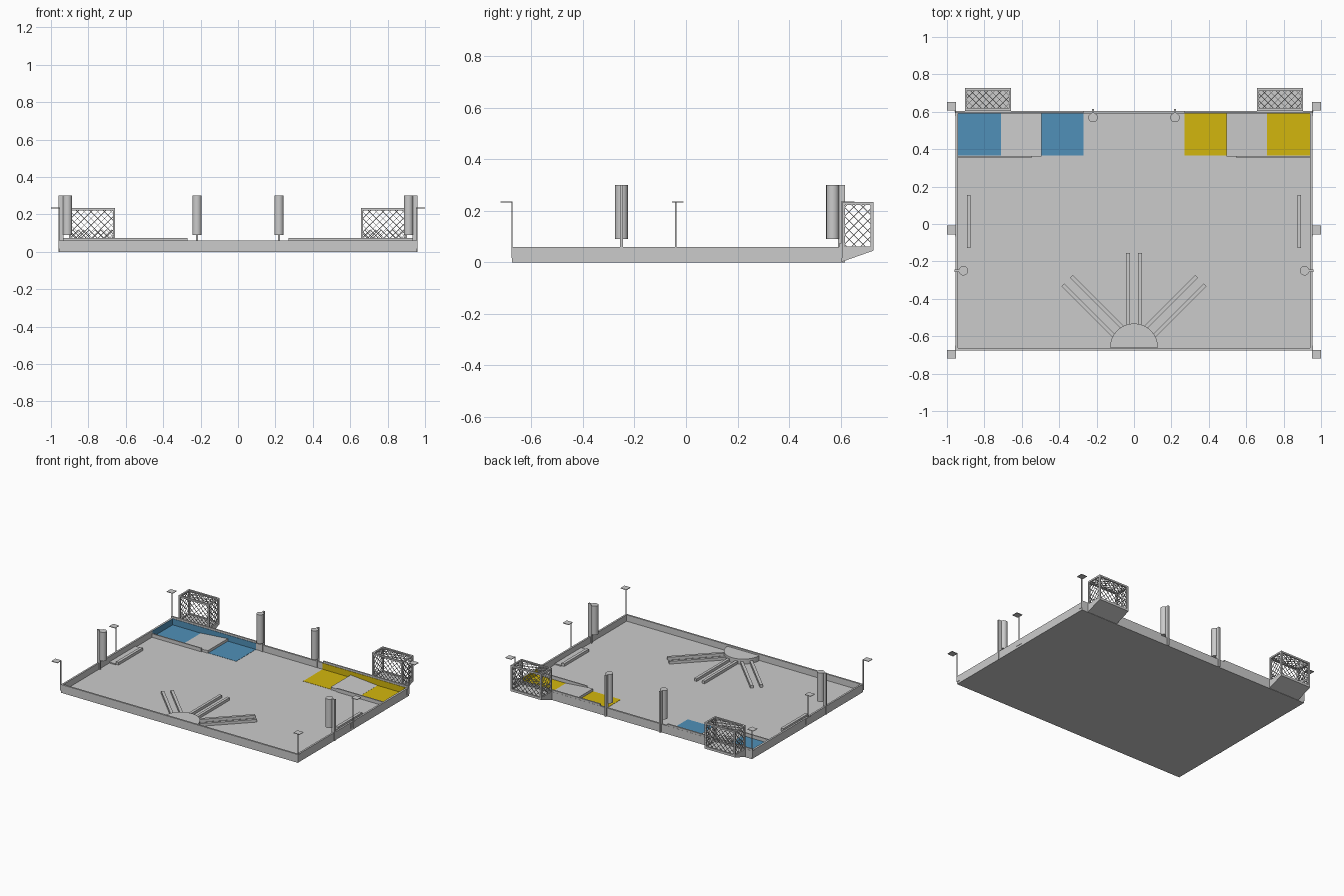
import bpy, bmesh, math
from mathutils import Vector, Matrix

if "Cube" in bpy.data.objects:
    bpy.data.objects.remove(bpy.data.objects["Cube"])

F = 0.014   # floor top
W = 0.06    # wall top


def material(name, rgb):
    m = bpy.data.materials.new(name)
    m.diffuse_color = (*rgb, 1)
    m.use_nodes = True
    m.node_tree.nodes["Principled BSDF"].inputs["Base Color"].default_value = m.diffuse_color
    return m


blue = material("blue", (0.08, 0.28, 0.48))
yellow = material("yellow", (0.65, 0.47, 0.004))


def finish(name, bm, mat=None):
    bmesh.ops.recalc_face_normals(bm, faces=bm.faces)
    me = bpy.data.meshes.new(name)
    bm.to_mesh(me)
    bm.free()
    ob = bpy.data.objects.new(name, me)
    bpy.context.collection.objects.link(ob)
    if mat:
        me.materials.append(mat)
    return ob


def add_box(bm, x0, x1, y0, y1, z0, z1, rot=None):
    m = Matrix.Translation(((x0 + x1) / 2, (y0 + y1) / 2, (z0 + z1) / 2)) \
        @ Matrix.Diagonal((abs(x1 - x0), abs(y1 - y0), abs(z1 - z0), 1))
    bmesh.ops.create_cube(bm, size=1, matrix=rot @ m if rot else m)


def box(name, *dims, mat=None):
    bm = bmesh.new()
    add_box(bm, *dims)
    return finish(name, bm, mat)


def prism(name, pts, direction):
    """Extrude a closed polygon along a vector."""
    bm = bmesh.new()
    f = bm.faces.new([bm.verts.new(p) for p in pts])
    r = bmesh.ops.extrude_face_region(bm, geom=[f])
    bmesh.ops.translate(bm, vec=direction, verts=[v for v in r["geom"] if isinstance(v, bmesh.types.BMVert)])
    return finish(name, bm)


def add_bar(bm, p, q, t):
    """Square bar between two points."""
    p, q = Vector(p), Vector(q)
    d = q - p
    m = Matrix.Translation((p + q) / 2) @ d.to_track_quat('Z', 'Y').to_matrix().to_4x4() \
        @ Matrix.Diagonal((t, t, d.length, 1))
    bmesh.ops.create_cube(bm, size=1, matrix=m)


def add_lattice(bm, o, u, v, w, h, pitch=0.036, t=0.003):
    """Diamond wire lattice filling a w x h rectangle at o."""
    o, u, v = Vector(o), Vector(u), Vector(v)
    c = -h + pitch / 2
    while c < w:
        a0, a1 = max(0, -c), min(h, w - c)
        if a1 - a0 > 0.004:
            for flip in (False, True):
                ends = [(c + a, h - a if flip else a) for a in (a0, a1)]
                add_bar(bm, *[o + u * a + v * b for a, b in ends], t)
        c += pitch


def ring(name, cx, cy, r0, r1, a0, a1, n):
    """Flat crater outline lying on the floor."""
    bm = bmesh.new()
    vs = []
    for i in range(n + 1):
        a = math.radians(a0 + (a1 - a0) * i / n)
        vs.append([bm.verts.new((cx + r * math.cos(a), cy + r * math.sin(a), F + 0.0006)) for r in (r0, r1)])
    for a, b in zip(vs, vs[1:]):
        bm.faces.new((a[0], a[1], b[1], b[0]))
    finish(name, bm)


# Table
box("floor", -0.955, 0.955, -0.675, 0.605, 0, F)
box("front_wall", -0.955, 0.955, -0.675, -0.662, 0, W)
box("back_wall", -0.955, 0.955, 0.592, 0.605, 0, W)

# Half-round central base with three pairs of rails
n = 32
prism("central_base", [(0.128 * math.cos(math.pi * i / n), -0.66 + 0.128 * math.sin(math.pi * i / n), F)
                       for i in range(n + 1)], (0, 0, 0.036))
bm = bmesh.new()
for ang in (-45, 0, 45):
    rot = Matrix.Translation((0, -0.66, 0)) @ Matrix.Rotation(math.radians(ang), 4, 'Z')
    for s in (-1, 1):
        add_box(bm, s * 0.022, s * 0.042, 0.122, 0.505, F, 0.034, rot)
finish("central_rails", bm)


def dispenser(name, cx, cy, out):
    """Vertical tube held by a thin post that overlaps the wall."""
    out = Vector(out)
    side = Vector((-out.y, out.x, 0))
    bm = bmesh.new()
    bmesh.ops.create_cone(bm, cap_ends=True, segments=32, radius1=0.025, radius2=0.025, depth=0.21,
                          matrix=Matrix.Translation((cx, cy, 0.195)))
    c = Vector((cx, cy, 0))
    a, b = c + out * 0.02 - side * 0.006, c + out * 0.047 + side * 0.006
    add_box(bm, min(a.x, b.x), max(a.x, b.x), min(a.y, b.y), max(a.y, b.y), 0.0, 0.3)
    ob = finish(name, bm)
    bpy.context.view_layer.objects.active = ob
    ob.select_set(True)
    bpy.ops.object.shade_smooth_by_angle()
    ob.select_set(False)


for s, side, mat in ((-1, "left", blue), (1, "right", yellow)):
    box(side + "_wall", s * 0.942, s * 0.955, -0.675, 0.605, 0, W)

    # Start area: coloured squares, painted wall faces, sloped seesaw, guard rail
    for nm, a, b in (("inner", 0.27, 0.495), ("outer", 0.712, 0.942)):
        box(f"{side}_{nm}_start_zone", s * a, s * b, 0.365, 0.592, F, F + 0.0015, mat=mat)
    box(side + "_back_wall_paint", s * 0.27, s * 0.942, 0.590, 0.592, F, W, mat=mat)
    box(side + "_side_wall_paint", s * 0.940, s * 0.942, 0.36, 0.592, F, W, mat=mat)
    box(side + "_back_wall_riser", s * 0.27, s * 0.955, 0.593, 0.604, W, 0.073)
    prism(side + "_seesaw", [(s * 0.495, 0.362, F), (s * 0.712, 0.362, F), (s * 0.712, 0.362, F + 0.002),
                             (s * 0.495, 0.362, 0.034)], (0, 0.228, 0))
    box(side + "_start_rail", s * 0.545, s * 0.942, 0.355, 0.364, F, 0.04)

    # Side base against the wall
    box(side + "_side_base", s * 0.894, s * 0.942, -0.137, 0.165, F, 0.022)
    box(side + "_side_base_rail", s * 0.873, s * 0.894, -0.127, 0.155, F, 0.034)

    # Crater outlines
    ring(side + "_small_crater", s * 0.53, 0.255, 0.06, 0.068, 0, 360, 40)
    ring(side + "_corner_crater", s * 0.942, -0.662, 0.32, 0.338, 90, 90 + s * 90, 24)

    # Tube dispensers
    dispenser(side + "_back_dispenser", s * 0.219, 0.569, (0, 1, 0))
    dispenser(side + "_side_dispenser", s * 0.912, -0.25, (s, 0, 0))

    # Beacon stands: bracket, thin post, small plate
    for nm, py, cy in (("front", -0.675, -0.697), ("middle", -0.04, -0.032), ("back", 0.604, 0.63)):
        bm = bmesh.new()
        add_box(bm, s * 0.953, s * 0.958, max(py - 0.026, -0.677), min(py + 0.026, 0.607), 0.016, W - 0.002)
        add_box(bm, s * 0.954, s * 0.959, py - 0.0025, py + 0.0025, 0.016, 0.235)
        add_box(bm, s * 0.952, s * 1.0, cy - 0.023, cy + 0.023, 0.232, 0.236)
        finish(f"{side}_{nm}_beacon_stand", bm)

    # Basket: wedge floor, bar frame, wire lattice
    x0, x1 = sorted((s * 0.657, s * 0.904))
    y0, y1, z0, z1 = 0.605, 0.727, 0.05, 0.234
    prism(side + "_basket_floor", [(x0, y0, 0.002), (x0, y1, 0.045), (x0, y1, 0.056), (x0, y0, 0.058)],
          (x1 - x0, 0, 0))
    t = 0.012
    h = t / 2
    bm = bmesh.new()
    for x in (x0 + h, x1 - h):
        for y in (y0 + h, y1 - h):
            add_bar(bm, (x, y, z0), (x, y, z1), t)
        for z in (z0 + h, z1 - h):
            add_bar(bm, (x, y0, z), (x, y1, z), t)
    for y in (y0 + h, y1 - h):
        for z in (z0 + h, z1 - h):
            add_bar(bm, (x0, y, z), (x1, y, z), t)
    finish(side + "_basket_frame", bm)

    bm = bmesh.new()
    wx, wy, wz = x1 - x0 - t, y1 - y0 - t, z1 - z0 - t
    X, Y, Z = (1, 0, 0), (0, 1, 0), (0, 0, 1)
    add_lattice(bm, (x0 + h, y1 - h, z0 + h), X, Z, wx, wz)
    add_lattice(bm, (x0 + h, y0 + h, z0 + h), X, Z, wx, 0.062, 0.03)
    add_lattice(bm, (x0 + h, y0 + h, z1 - h), X, Y, wx, wy)
    for x in (x0 + h, x1 - h):
        add_lattice(bm, (x, y0 + h, z0 + h), Y, Z, wy, wz)
    finish(side + "_basket_lattice", bm)
